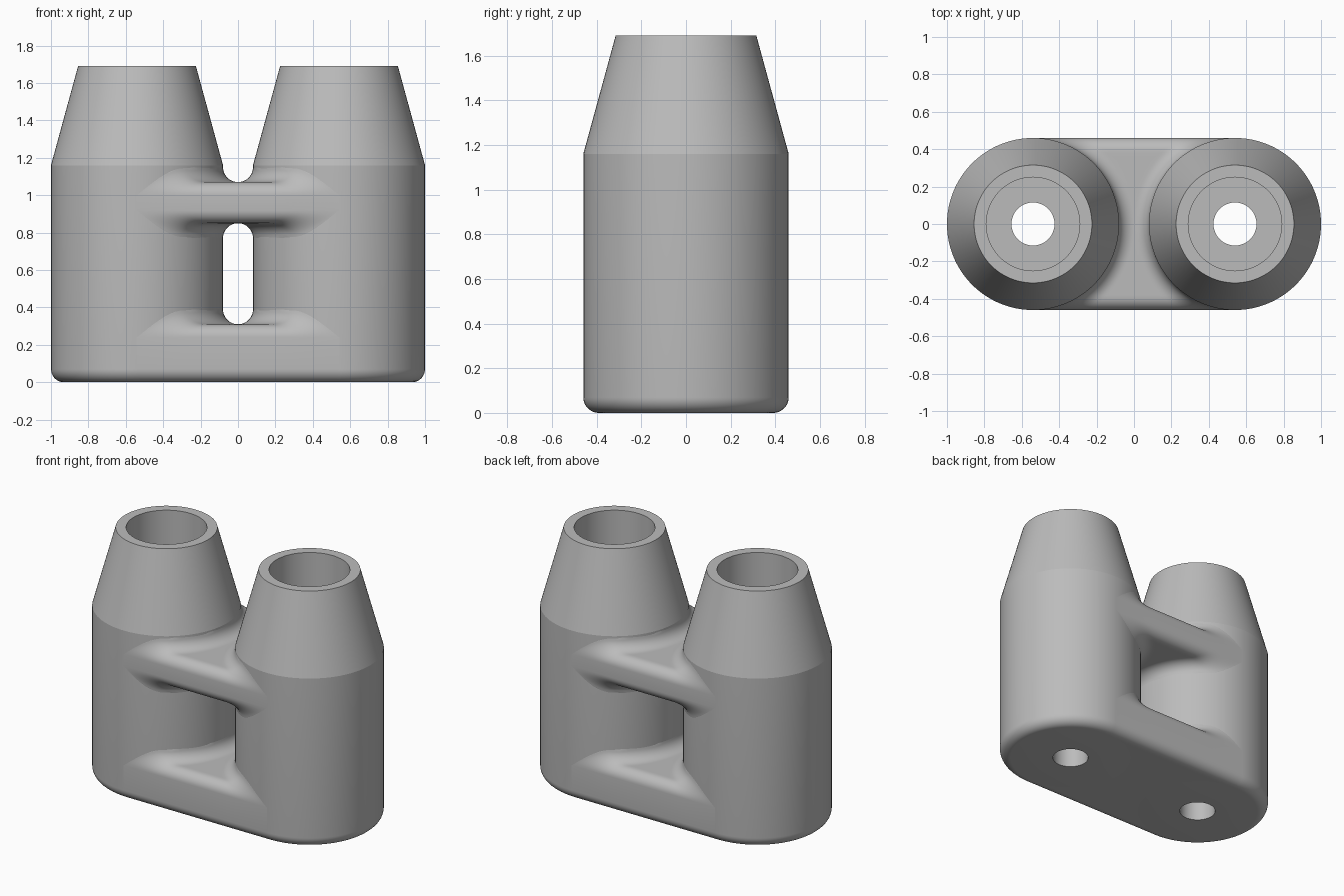
import bpy, bmesh
from math import sin, cos, pi, sqrt, radians, hypot

cube = bpy.data.objects.get("Cube")
if cube:
    bpy.data.objects.remove(cube, do_unlink=True)

R = 0.46        # tower radius
CX = 0.54       # tower centre offset
EDGE = 0.07     # rounding of outer edges
FILLET = 0.08   # blend between webs and towers

grey = bpy.data.materials.new("plain grey")
grey.use_nodes = True
grey.diffuse_color = (0.5, 0.5, 0.5, 1)
grey.node_tree.nodes["Principled BSDF"].inputs["Base Color"].default_value = (0.5, 0.5, 0.5, 1)


def finish(bm, name, angle):
    bmesh.ops.remove_doubles(bm, verts=bm.verts, dist=1e-5)
    bmesh.ops.recalc_face_normals(bm, faces=bm.faces)
    mesh = bpy.data.meshes.new(name)
    bm.to_mesh(mesh)
    bm.free()
    mesh.materials.append(grey)
    obj = bpy.data.objects.new(name, mesh)
    bpy.context.collection.objects.link(obj)
    bpy.ops.object.select_all(action='DESELECT')
    obj.select_set(True)
    bpy.context.view_layer.objects.active = obj
    bpy.ops.object.shade_smooth_by_angle(angle=radians(angle))
    return obj


# Tower: turned profile with a tapered neck, a wide bore and a small drain hole
def tower(name, x):
    arc = [(R - EDGE + EDGE * sin(a), EDGE - EDGE * cos(a))
           for a in (pi / 2 * i / 10 for i in range(11))]
    profile = [(0.115, 0)] + arc + [(R, 1.16), (0.315, 1.69), (0.25, 1.69),
                                    (0.25, 0.23), (0.115, 0.23), (0.115, 0)]
    bm = bmesh.new()
    verts = [bm.verts.new((r, 0, z)) for r, z in profile]
    edges = [bm.edges.new(pair) for pair in zip(verts, verts[1:])]
    bmesh.ops.spin(bm, geom=verts + edges, cent=(0, 0, 0), axis=(0, 0, 1),
                   angle=2 * pi, steps=96)
    finish(bm, name, 12).location.x = x


def rounding(y):
    t = max(0, abs(y) - (R - EDGE))
    return sqrt(max(0, EDGE ** 2 - t ** 2))


# One row of a web surface, running from tower to tower at depth y
def row(y, z, side, blended):
    reach = R if blended else R - EDGE
    end = CX - sqrt(max(0, reach ** 2 - y ** 2)) + (0.003 if blended else 0)
    points = []
    for i in range(41):
        x = end * sin(pi / 2 * (i / 20 - 1))
        height = rounding(y)
        if blended:
            gap = min(FILLET, max(0, hypot(CX - abs(x), y) - R))
            rise = FILLET - sqrt(FILLET ** 2 - (FILLET - gap) ** 2)
            height += rise * height / EDGE
        points.append((x, y, z + side * height))
    return points


# Web: stacked rows joined into a closed block, low and high are its front edges
def web(name, low, high, blend_below):
    bm = bmesh.new()
    loops = []
    for j in range(49):
        y = R * sin(pi / 2 * (j / 24 - 1))
        points = row(y, high, 1, True) + row(y, low, -1, blend_below)[::-1]
        loops.append([bm.verts.new(p) for p in points])
    for a, b in zip(loops, loops[1:]):
        for k in range(len(a)):
            n = (k + 1) % len(a)
            bm.faces.new((a[k], a[n], b[n], b[k]))
    bm.faces.new(loops[0])
    bm.faces.new(loops[-1])
    finish(bm, name, 40)


tower("left_tower", CX)
tower("right_tower", -CX)
web("base_web", EDGE, 0.24, False)
web("upper_web", 0.92, 1.0, True)
